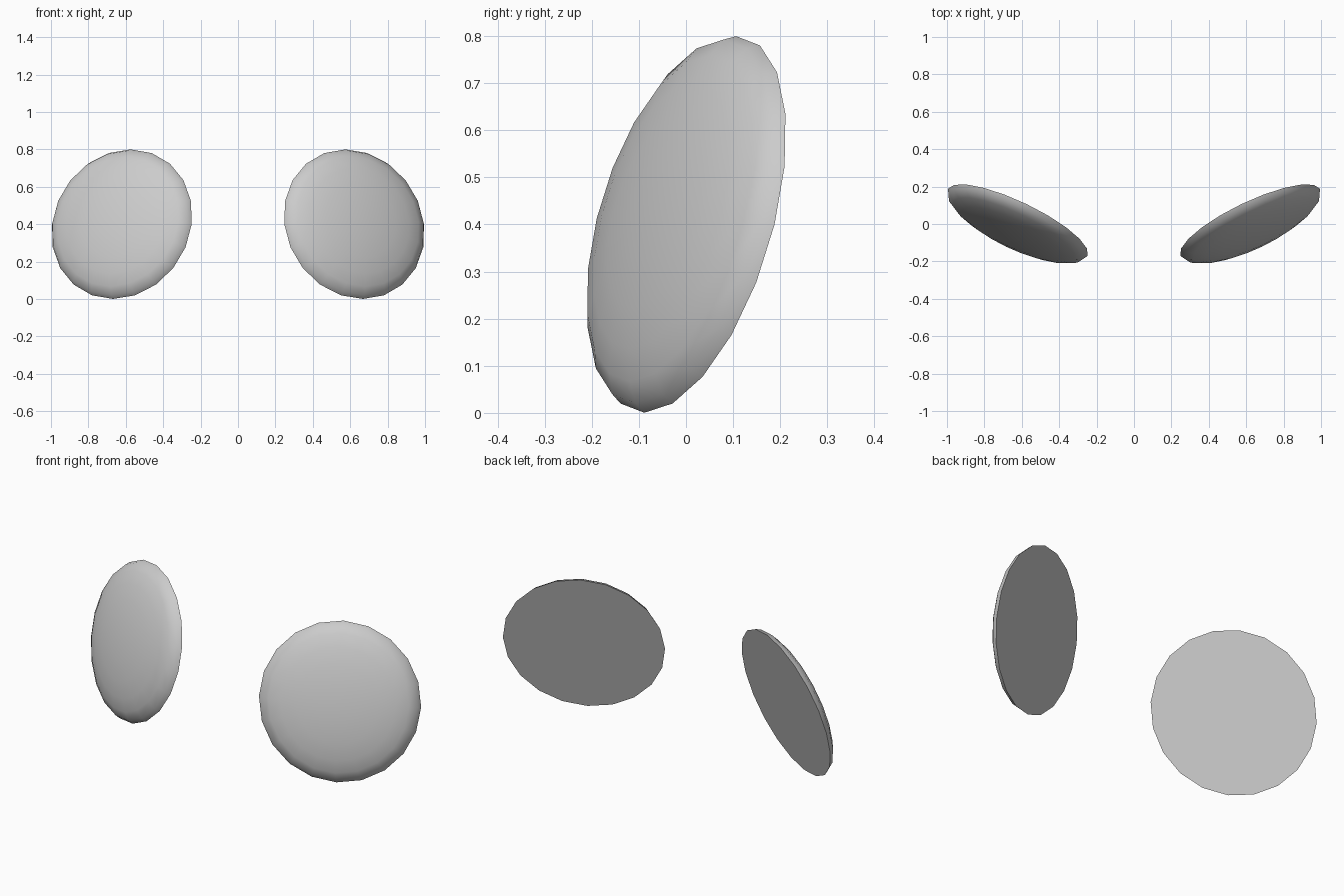
import bpy, bmesh
from mathutils import Vector, Matrix

if "Cube" in bpy.data.objects:
    bpy.data.objects.remove(bpy.data.objects["Cube"])

RADIUS, DEPTH = 0.414, 0.10
CENTRE = Vector((0.621, 0.009, 0.40))       # middle of the flat back
FACING = Vector((0.417, -0.870, 0.261))     # direction the dome faces


def domed_disc(name, side):
    # Flattened half sphere with a flat back
    bm = bmesh.new()
    bmesh.ops.create_uvsphere(bm, u_segments=20, v_segments=12, radius=1)
    low = [v for v in bm.verts if v.co.z < -0.001]
    bmesh.ops.delete(bm, geom=low, context='VERTS')
    rim = [e for e in bm.edges if e.is_boundary]
    bmesh.ops.contextual_create(bm, geom=rim)
    bmesh.ops.scale(bm, vec=(RADIUS, RADIUS, DEPTH), verts=bm.verts)

    # Turn it outward and upward, then mirror it for the left side
    turn = FACING.to_track_quat('Z', 'Y').to_matrix().to_4x4()
    mirror = Matrix.Diagonal((side, 1, 1, 1))
    bm.transform(mirror @ Matrix.Translation(CENTRE) @ turn)
    bmesh.ops.recalc_face_normals(bm, faces=bm.faces)

    # Smooth dome, crisp back rim
    for f in bm.faces:
        f.smooth = len(f.verts) < 5
    for e in bm.edges:
        if any(len(f.verts) > 4 for f in e.link_faces):
            e.smooth = False
    mesh = bpy.data.meshes.new(name)
    bm.to_mesh(mesh)
    bm.free()
    obj = bpy.data.objects.new(name, mesh)
    bpy.context.collection.objects.link(obj)


domed_disc("right_domed_lens", 1)
domed_disc("left_domed_lens", -1)
